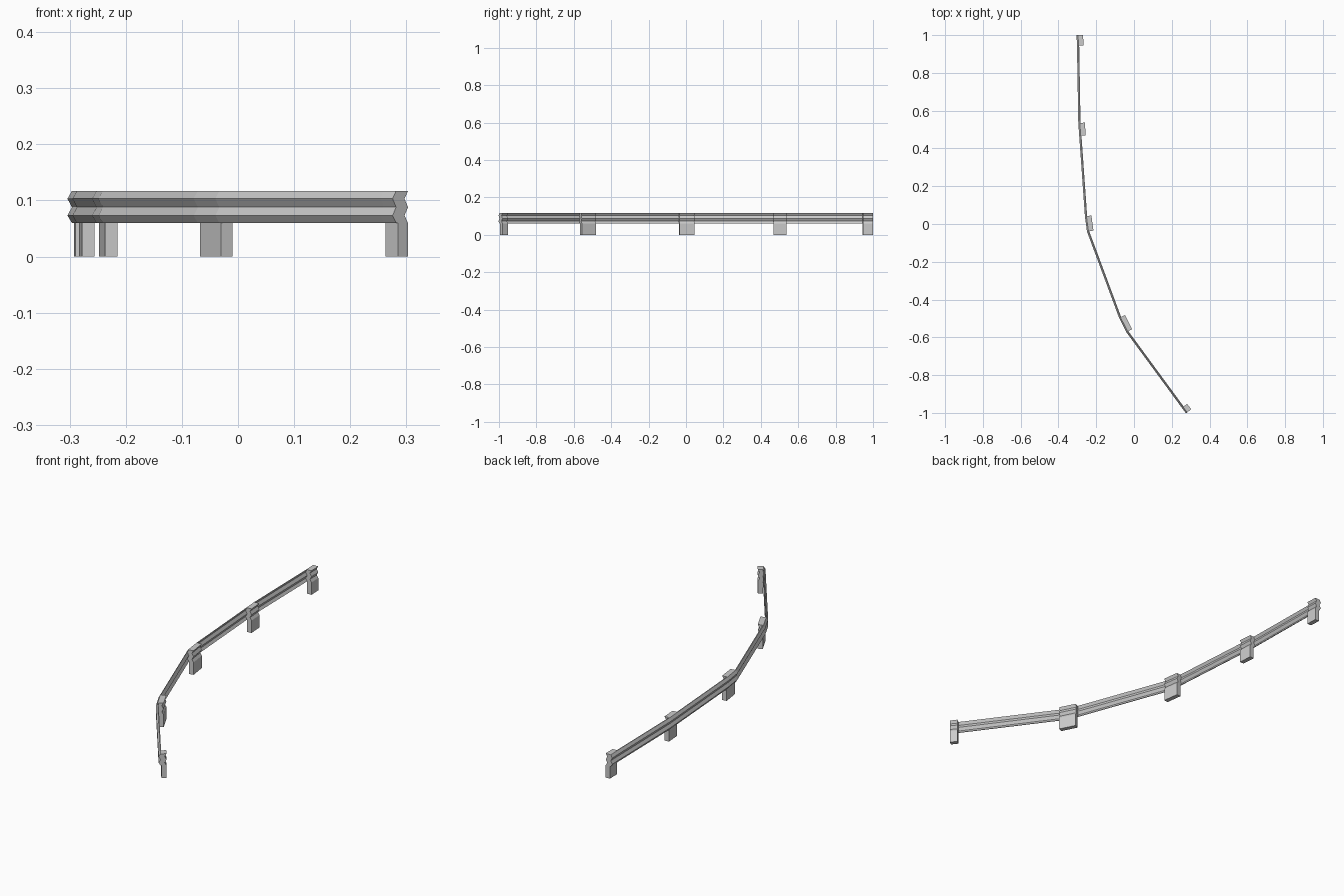
import bpy, bmesh
from mathutils import Vector

if "Cube" in bpy.data.objects:
    bpy.data.objects.remove(bpy.data.objects["Cube"])

# Plan line of the back of the rail: one pair of points per post
PAIRS = [((-0.292, 1.0), (-0.290, 0.945)),
         ((-0.283, 0.535), (-0.278, 0.467)),
         ((-0.248, 0.042), (-0.237, -0.038)),
         ((-0.068, -0.492), (-0.030, -0.567)),
         ((0.263, -0.966), (0.285, -0.995))]
# Corrugated profile: (height, outward bulge)
WAVE = [(0.060, 0), (0.073, 0.008), (0.088, 0), (0.103, 0.008), (0.117, 0)]
SHEET, DEPTH = 0.004, 0.0226


def inward(d):
    return Vector((-d.y, d.x)).normalized()


def mitres(path):
    """Inward offset vector at every path point."""
    result = []
    for i in range(len(path)):
        a = inward(path[i] - path[i - 1]) if i else None
        b = inward(path[i + 1] - path[i]) if i < len(path) - 1 else None
        a, b = a or b, b or a
        m = (a + b).normalized()
        result.append(m / m.dot(a))
    return result


def sweep(name, path, section):
    """Sweep a closed (inward offset, height) section along a plan path."""
    bm = bmesh.new()
    rings = []
    for p, m in zip(path, mitres(path)):
        rings.append([bm.verts.new((*(p + m * o), z)) for o, z in section])
    n = len(section)
    for r, s in zip(rings, rings[1:]):
        for i in range(n):
            j = (i + 1) % n
            bm.faces.new((r[i], r[j], s[j], s[i]))
    bm.faces.new(rings[0])
    bm.faces.new(rings[-1][::-1])
    bmesh.ops.recalc_face_normals(bm, faces=bm.faces)
    mesh = bpy.data.meshes.new(name)
    bm.to_mesh(mesh)
    bm.free()
    obj = bpy.data.objects.new(name, mesh)
    bpy.context.collection.objects.link(obj)


# Corrugated rail
path = [Vector(p) for pair in PAIRS for p in pair]
outer = [(-SHEET - b, z) for z, b in WAVE]
back = [(-b, z) for z, b in WAVE]
sweep("guard_rail", path, outer + back[::-1])

# Posts: flat foot, corrugated upper part nested behind the rail
post = [(0, 0)] + back + [(DEPTH - b, z) for z, b in WAVE][::-1] + [(DEPTH, 0)]
for i, pair in enumerate(PAIRS):
    sweep(f"post_{i + 1}", [Vector(p) for p in pair], post)
